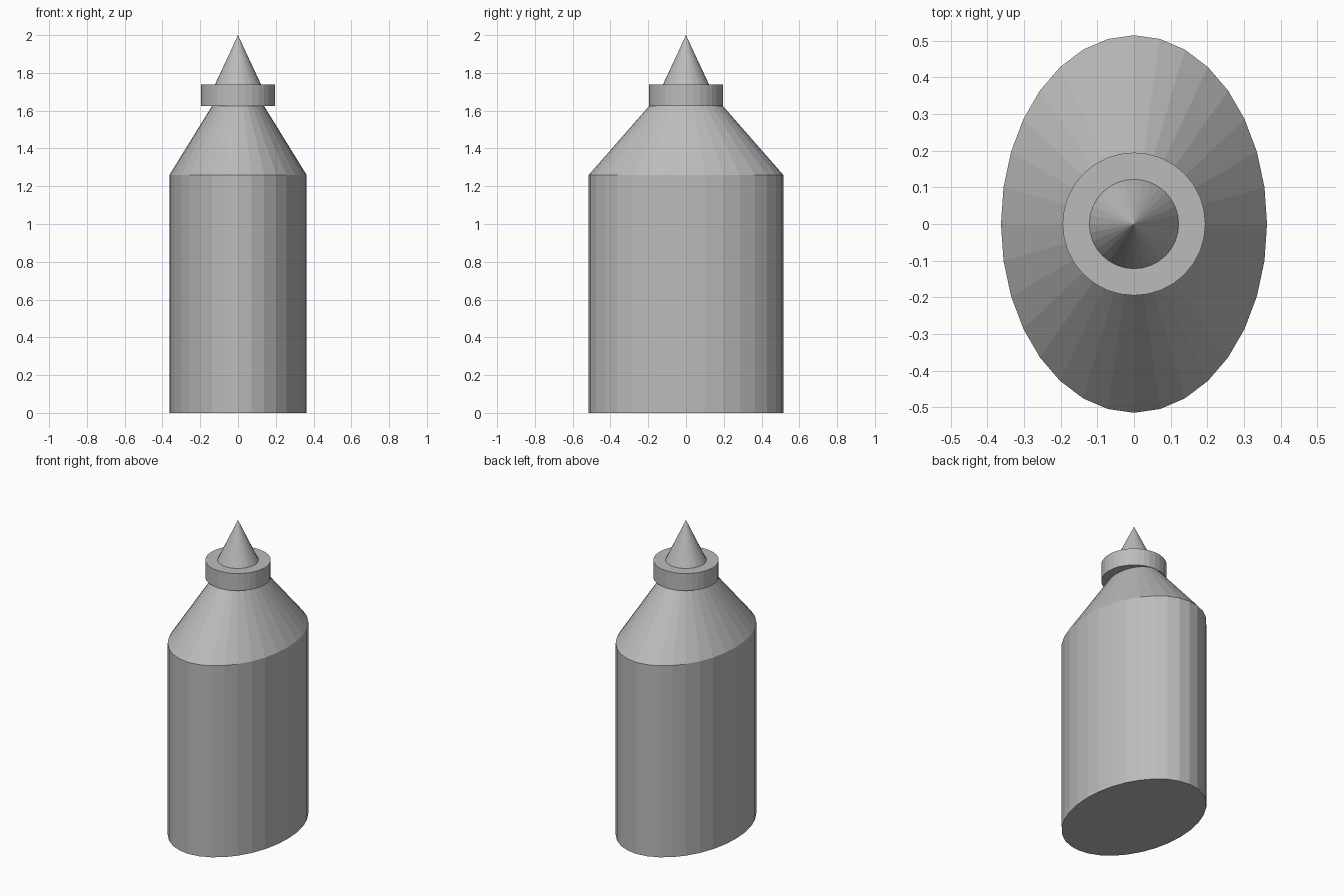
import bpy

# Remove the default cube
cube = bpy.data.objects.get("Cube")
if cube:
    bpy.data.objects.remove(cube, do_unlink=True)

# Single grey plastic
grey = bpy.data.materials.new("grey plastic")
grey.use_nodes = True
colour = (0.5, 0.5, 0.5, 1)
grey.diffuse_color = colour
grey.node_tree.nodes["Principled BSDF"].inputs["Base Color"].default_value = colour

SIDES = 32
OVAL = 0.705  # width of the bottle relative to its depth


def frustum(name, bottom, top, r_bottom, r_top, squash=1.0):
    """Flat-shaded tapered cylinder between two heights."""
    bpy.ops.mesh.primitive_cone_add(
        vertices=SIDES, radius1=r_bottom, radius2=r_top, depth=top - bottom,
        location=(0, 0, (bottom + top) / 2))
    part = bpy.context.object
    part.name = name
    part.scale.x = squash
    bpy.ops.object.transform_apply(location=False, rotation=False, scale=True)
    part.data.materials.append(grey)
    return part


# Oval bottle and its sloping shoulder
frustum("bottle_body", 0, 1.26, 0.515, 0.515, OVAL)
frustum("bottle_shoulder", 1.26, 1.625, 0.515, 0.195, OVAL)

# Round cap collar and pointed nozzle
frustum("cap_collar", 1.625, 1.738, 0.195, 0.195)
frustum("nozzle", 1.738, 2.0, 0.122, 0)
